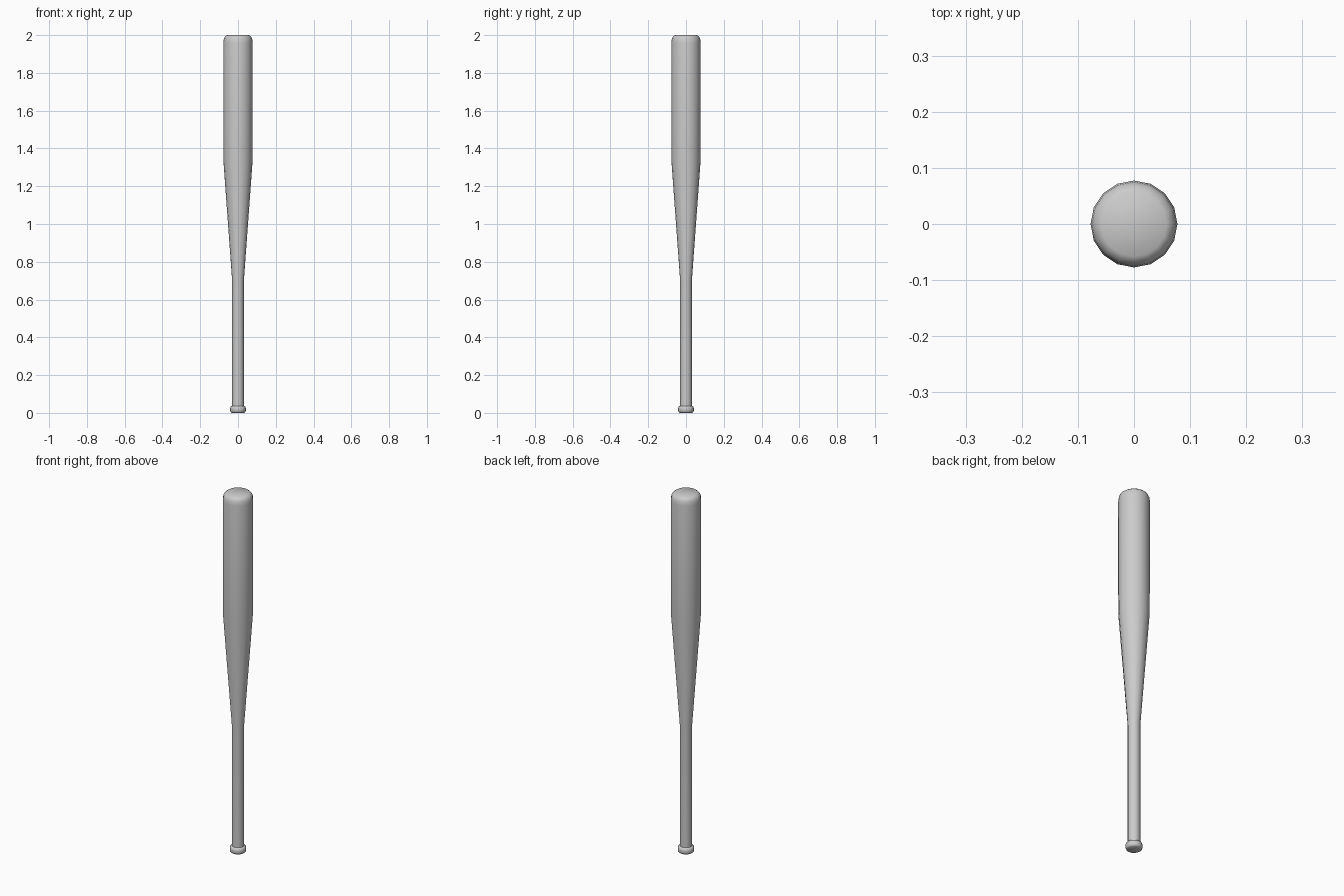
import bpy, bmesh
from math import cos, sin, tau

if "Cube" in bpy.data.objects:
    bpy.data.objects.remove(bpy.data.objects["Cube"])

SIDES = 16


def lathe(name, profile):
    """Revolve (radius, height) points around z and cap both ends."""
    bm = bmesh.new()
    rings = [[bm.verts.new((r * cos(tau * i / SIDES), r * sin(tau * i / SIDES), z))
              for i in range(SIDES)] for r, z in profile]
    for low, high in zip(rings, rings[1:]):
        for i in range(SIDES):
            j = (i + 1) % SIDES
            bm.faces.new((low[i], low[j], high[j], high[i]))
    bm.faces.new(rings[0][::-1])
    bm.faces.new(rings[-1])
    mesh = bpy.data.meshes.new(name)
    bm.to_mesh(mesh)
    bm.free()
    obj = bpy.data.objects.new(name, mesh)
    bpy.context.collection.objects.link(obj)
    bpy.context.view_layer.objects.active = obj
    obj.select_set(True)
    bpy.ops.object.shade_smooth_by_angle(angle=0.87)
    obj.select_set(False)
    return obj


# Bat in one piece: knob, straight handle, taper, barrel, rounded tip
lathe("baseball_bat", [
    (0.033, 0.0), (0.039, 0.004), (0.042, 0.012), (0.042, 0.024),
    (0.039, 0.033), (0.031, 0.037),
    (0.031, 0.70), (0.077, 1.33), (0.0775, 1.96),
    (0.075, 1.98), (0.069, 1.992), (0.058, 2.0),
])
